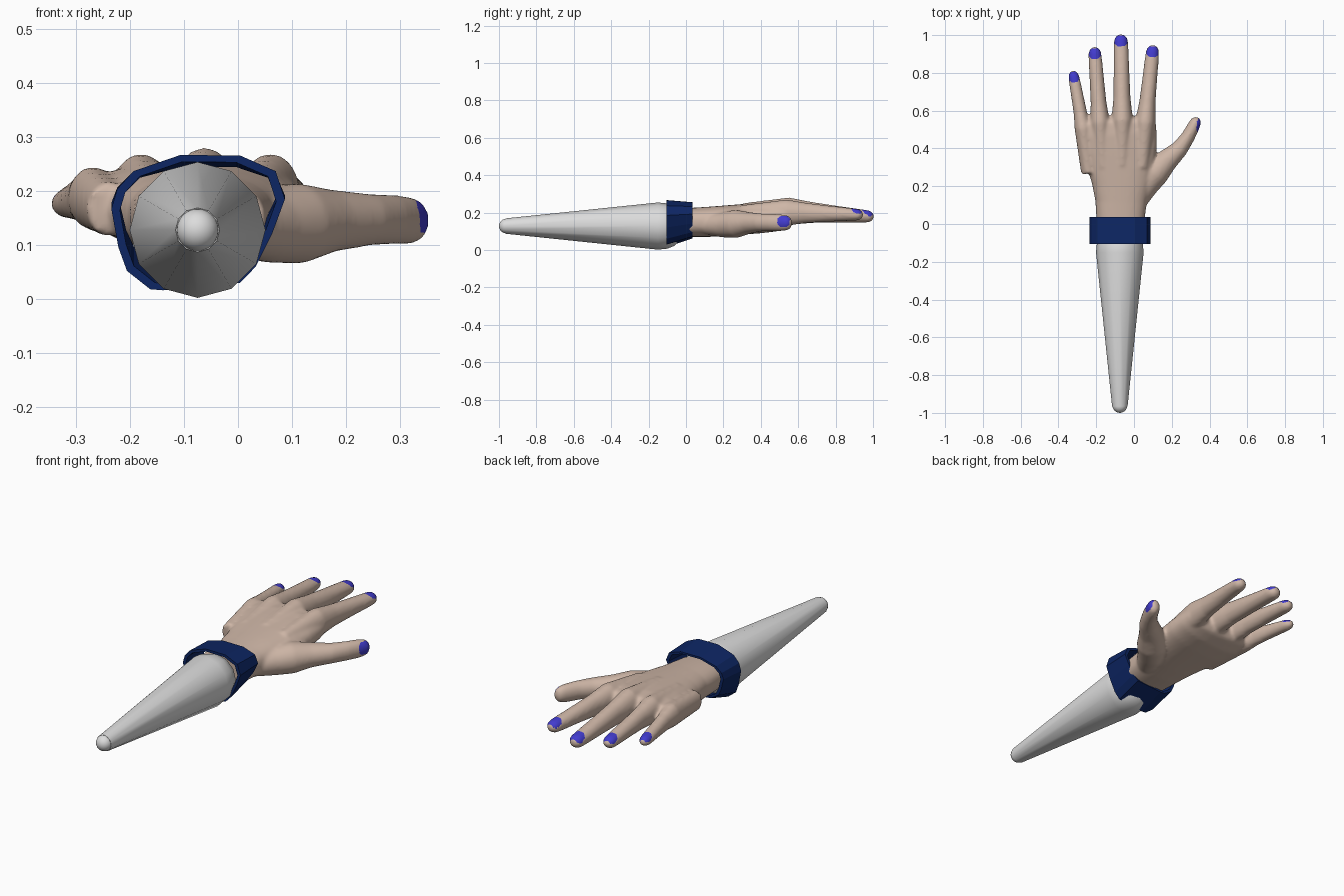
import bpy, bmesh, math
from mathutils import Vector as V

if "Cube" in bpy.data.objects:
    bpy.data.objects.remove(bpy.data.objects["Cube"])


def material(name, rgb):
    m = bpy.data.materials.new(name)
    m.diffuse_color = (*rgb, 1)
    m.use_nodes = True
    m.node_tree.nodes["Principled BSDF"].inputs["Base Color"].default_value = m.diffuse_color
    return m


skin = material("skin", (0.62, 0.47, 0.385))
blue = material("nail blue", (0.055, 0.045, 0.62))
navy = material("navy", (0.004, 0.019, 0.125))
grey = material("light grey", (0.72, 0.72, 0.72))


def new_object(name, bm, *mats):
    bmesh.ops.recalc_face_normals(bm, faces=bm.faces)
    me = bpy.data.meshes.new(name)
    bm.to_mesh(me)
    bm.free()
    ob = bpy.data.objects.new(name, me)
    bpy.context.collection.objects.link(ob)
    for m in mats:
        me.materials.append(m)
    return ob


def smooth(ob, angle):
    bpy.ops.object.select_all(action='DESELECT')
    ob.select_set(True)
    bpy.context.view_layer.objects.active = ob
    bpy.ops.object.shade_smooth_by_angle(angle=math.radians(angle))


def tube(bm, sections, tip=0.0, seg=24, power=2.0):
    """Loft (x, y, z, half width, half height) rings, with an optional rounded tip."""
    pts = [V(s[:3]) for s in sections]
    n = len(pts)
    tans = [(pts[min(i + 1, n - 1)] - pts[max(i - 1, 0)]).normalized() for i in range(n)]
    rings = [(p, t, s[3], s[4]) for p, t, s in zip(pts, tans, sections)]
    if tip:
        p, t, w, h = rings[-1]
        for a in (25, 50, 70, 83):
            a = math.radians(a)
            rings.append((p + t * tip * math.sin(a), t, w * math.cos(a), h * math.cos(a)))
    loops = []
    for p, t, w, h in rings:
        side = t.cross(V((0, 0, 1))).normalized()
        up = side.cross(t)
        loop = []
        for k in range(seg):
            a = 2 * math.pi * k / seg
            c, s = math.cos(a), math.sin(a)
            c = math.copysign(abs(c) ** (2 / power), c)
            s = math.copysign(abs(s) ** (2 / power), s)
            loop.append(bm.verts.new(p + side * c * w + up * s * h))
        loops.append(loop)
    for a, b in zip(loops, loops[1:]):
        for k in range(seg):
            j = (k + 1) % seg
            bm.faces.new((a[k], a[j], b[j], b[k]))
    bm.faces.new(loops[0])
    bm.faces.new(loops[-1])


# hand: palm
bm = bmesh.new()
palm = [(-0.02, -0.195, 0.05, 0.07, 0.222), (0.04, -0.20, 0.058, 0.07, 0.226),
        (0.12, -0.205, 0.068, 0.07, 0.231), (0.21, -0.222, 0.09, 0.075, 0.238),
        (0.30, -0.245, 0.11, 0.082, 0.245), (0.40, -0.272, 0.122, 0.09, 0.252),
        (0.48, -0.288, 0.12, 0.10, 0.256), (0.54, -0.288, 0.115, 0.12, 0.252)]
tube(bm, [((a + b) / 2, y, (c + d) / 2, (b - a) / 2, (d - c) / 2)
          for y, a, b, c, d in palm], tip=0.03, power=2.4, seg=32)

# hand: fingers (base x, base y, tip x, tip y, tip z, half width, knuckle top)
fingers = [(-0.270, 0.51, -0.318, 0.812, 0.177, 0.030, 0.246),
           (-0.180, 0.54, -0.207, 0.936, 0.187, 0.035, 0.270),
           (-0.062, 0.55, -0.069, 1.003, 0.180, 0.038, 0.281),
           (0.060, 0.54, 0.098, 0.946, 0.189, 0.036, 0.270)]
for bx, by, tx, ty, tz, w, top in fingers:
    L = ty - 0.035 - by
    mix = lambda f, a, b: a + (b - a) * f
    secs = [(bx * 0.85 - 0.01, by - 0.24, top - 0.08, 0.04, 0.05),
            (bx, by, top - w * 1.95, w * 1.5, w * 1.95)]
    for f, kw, kh in ((0.28, 1.2, 1.5), (0.6, 1.1, 1.2), (0.85, 1.05, 1.0), (1, 0.98, 0.88)):
        secs.append((mix(f, bx, tx), by + L * f, mix(f, top - w * 1.9, tz), w * kw, w * kh))
    tube(bm, secs, tip=0.037)

# hand: thumb
tube(bm, [(-0.01, 0.08, 0.135, 0.05, 0.05), (0.055, 0.20, 0.135, 0.07, 0.068),
          (0.11, 0.27, 0.14, 0.075, 0.075), (0.172, 0.335, 0.145, 0.06, 0.058),
          (0.243, 0.40, 0.147, 0.045, 0.048), (0.285, 0.46, 0.147, 0.037, 0.046),
          (0.309, 0.505, 0.146, 0.034, 0.045), (0.323, 0.533, 0.145, 0.031, 0.042)], tip=0.036)
hand = new_object("hand", bm, skin, blue)

# fuse the hand into one skin
rm = hand.modifiers.new("fuse", 'REMESH')
rm.mode = 'VOXEL'
rm.voxel_size = 0.008
sm = hand.modifiers.new("soften", 'SMOOTH')
sm.factor = 0.5
sm.iterations = 8
fused = bpy.data.meshes.new_from_object(
    hand.evaluated_get(bpy.context.evaluated_depsgraph_get()))
hand.modifiers.clear()
hand.data = fused
fused.materials.clear()
fused.materials.append(skin)
fused.materials.append(blue)


# nails: eight cuts around each fingertip, faces inside become blue
def nail(bm, centre, axis, normal, w, l):
    c, t, n = V(centre), V(axis).normalized(), V(normal).normalized()
    u = t.cross(n).normalized()
    n = u.cross(t)

    def near(k):
        return [f for f in bm.faces if f.normal.dot(n) > 0.1
                and abs((f.calc_center_median() - c).dot(u)) < w * k
                and abs((f.calc_center_median() - c).dot(t)) < l * k
                and abs((f.calc_center_median() - c).dot(n)) < 0.07]
    planes = []
    for i in range(8):
        a = i * math.pi / 4
        d = u * (math.cos(a) / w) + t * (math.sin(a) / l)
        k = 1 if i % 2 == 0 else 1.08
        p = c + u * (math.cos(a) * w * k) + t * (math.sin(a) * l * k)
        planes.append((p, d.normalized()))
    for p, d in planes:
        fs = near(1.6)
        geom = set(fs)
        for f in fs:
            geom.update(f.edges)
            geom.update(f.verts)
        bmesh.ops.bisect_plane(bm, geom=list(geom), dist=1e-5, plane_co=p, plane_no=d)
        bm.normal_update()
    for f in near(1.2):
        m = f.calc_center_median()
        if all((m - p).dot(d) < 0 for p, d in planes):
            f.material_index = 1


bm = bmesh.new()
bm.from_mesh(fused)
bm.normal_update()
for bx, by, tx, ty, tz, w, top in fingers:
    nail(bm, (tx, ty - 0.034, tz + w * 0.8), (tx - bx, ty - by, 0), (0, 0.1, 1), w * 0.88, 0.028)
nail(bm, (0.338, 0.523, 0.152), (0.42, 0.88, 0), (0.88, -0.42, 0.2), 0.03, 0.032)
bm.to_mesh(fused)
bm.free()
smooth(hand, 180)

# forearm: twelve-sided tapered sleeve with a round tip
bm = bmesh.new()
tube(bm, [(-0.075, y, 0.128, r, r) for y, r in
          ((-0.03, 0.07), (-0.06, 0.105), (-0.10, 0.121), (-0.15, 0.126), (-0.965, 0.041))], seg=12)
smooth(new_object("forearm", bm, grey), 50)
bm = bmesh.new()
bmesh.ops.create_uvsphere(bm, u_segments=24, v_segments=12, radius=0.039)
bmesh.ops.translate(bm, verts=bm.verts, vec=(-0.075, -0.961, 0.128))
smooth(new_object("forearm_tip", bm, grey), 60)

# cuff: faceted hollow band, narrower towards the hand
outline = [(0.087, 0.185), (0.07, 0.237), (0.004, 0.266), (-0.107, 0.267), (-0.194, 0.237),
           (-0.224, 0.204), (-0.235, 0.167), (-0.222, 0.096), (-0.206, 0.052), (-0.163, 0.018),
           (-0.139, 0.016), (0.004, 0.03), (0.033, 0.06), (0.063, 0.12)]
bm = bmesh.new()
rings = []
for y, k in ((-0.105, 0.9), (-0.105, 1), (0.036, 1), (0.036, 0.9)):
    ring = []
    for x, z in outline:
        if y > 0:
            z = 0.062 + (z - 0.016) * 0.77
        zc = 0.14 if y < 0 else 0.158
        ring.append(bm.verts.new((-0.075 + (x + 0.075) * k, y, zc + (z - zc) * k)))
    rings.append(ring)
for a, b in zip(rings, rings[1:] + rings[:1]):
    for i in range(14):
        j = (i + 1) % 14
        bm.faces.new((a[i], a[j], b[j], b[i]))
new_object("cuff", bm, navy)
